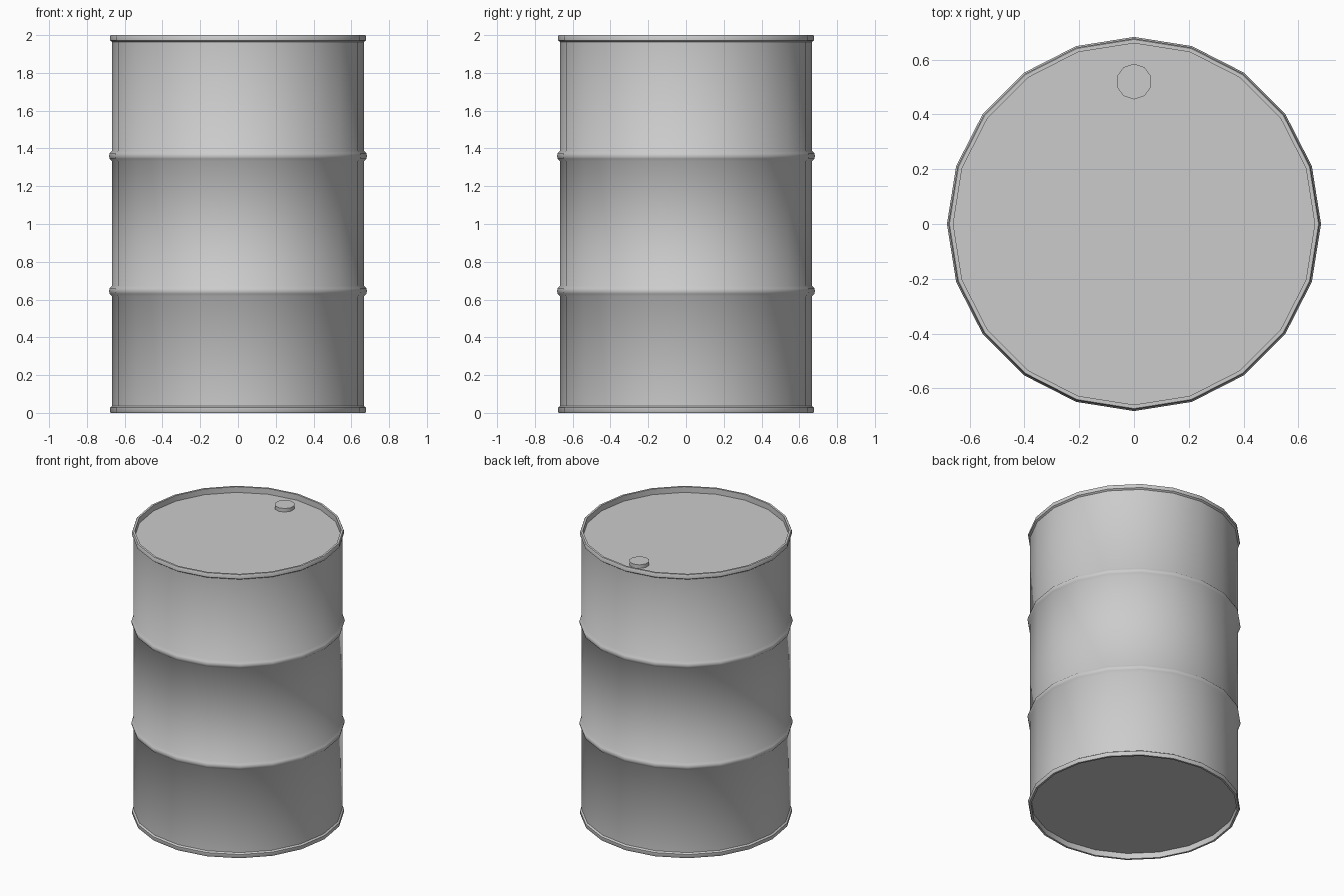
import bpy, bmesh, math
from mathutils import Matrix

cube = bpy.data.objects.get("Cube")
if cube:
    bpy.data.objects.remove(cube, do_unlink=True)

SIDES = 20
BODY_R, RIM_R, INNER_R = 0.667, 0.678, 0.66
RECESS = 0.04

steel = bpy.data.materials.new("grey_steel")
steel.use_nodes = True
colour = (0.6, 0.6, 0.6, 1)
steel.diffuse_color = colour
steel.node_tree.nodes["Principled BSDF"].inputs["Base Color"].default_value = colour


def finish(bm, name, angle):
    bmesh.ops.recalc_face_normals(bm, faces=bm.faces)
    mesh = bpy.data.meshes.new(name)
    bm.to_mesh(mesh)
    bm.free()
    mesh.materials.append(steel)
    obj = bpy.data.objects.new(name, mesh)
    bpy.context.collection.objects.link(obj)
    bpy.ops.object.select_all(action='DESELECT')
    obj.select_set(True)
    bpy.context.view_layer.objects.active = obj
    bpy.ops.object.shade_smooth_by_angle(angle=math.radians(angle))
    return obj


def rib(z):
    """Rounded rolling hoop, as (radius, height) points."""
    return [(BODY_R, z - 0.028), (0.679, z - 0.015), (0.683, z),
            (0.679, z + 0.015), (BODY_R, z + 0.028)]


# Shell profile: recessed end, rolled rim, wall with two hoops, top rim
rim = [(INNER_R, RECESS), (INNER_R, 0), (0.674, 0), (RIM_R, 0.008),
       (RIM_R, 0.028), (BODY_R, 0.036)]
profile = rim + rib(0.645) + rib(1.36) + [(r, 2 - z) for r, z in reversed(rim)]

# Drum shell, with the recessed lid and base filling its open ends
bm = bmesh.new()
verts = [bm.verts.new((r, 0, z)) for r, z in profile]
edges = [bm.edges.new(pair) for pair in zip(verts, verts[1:])]
bmesh.ops.spin(bm, geom=verts + edges, cent=(0, 0, 0), axis=(0, 0, 1),
               angle=math.tau, steps=SIDES, use_merge=True)
bmesh.ops.remove_doubles(bm, verts=bm.verts, dist=0.0005)
bmesh.ops.holes_fill(bm, edges=[e for e in bm.edges if e.is_boundary], sides=0)
finish(bm, "drum", 50)

# Bung cap on the lid, near the back
bm = bmesh.new()
bmesh.ops.create_cone(bm, cap_ends=True, segments=10, radius1=0.065,
                      radius2=0.065, depth=0.025,
                      matrix=Matrix.Translation((0, 0.52, 2 - RECESS + 0.0125)))
finish(bm, "bung_cap", 50)
